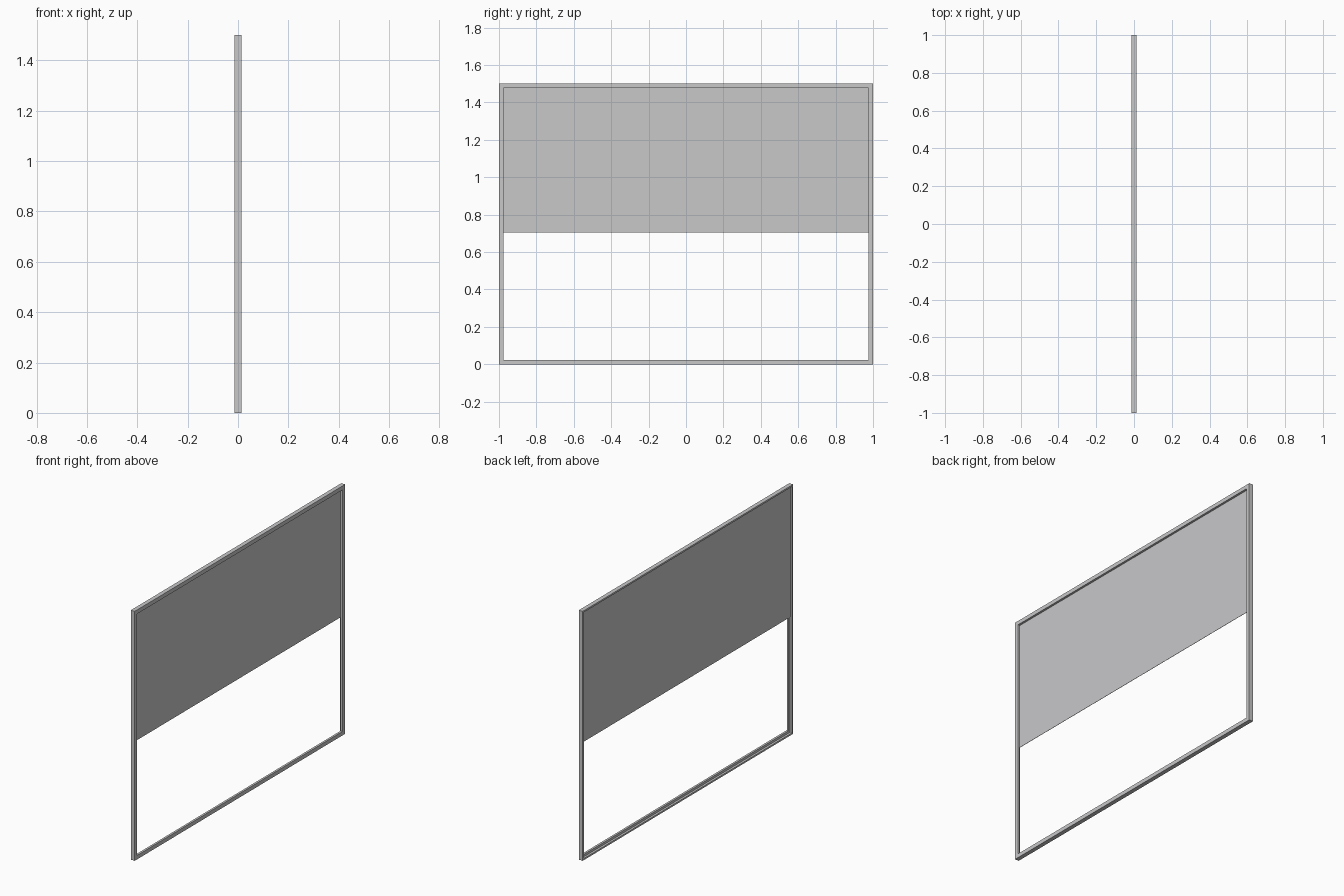
import bpy
import bmesh

cube = bpy.data.objects.get("Cube")
if cube:
    bpy.data.objects.remove(cube, do_unlink=True)

HALF_LENGTH, HEIGHT, HALF_DEPTH = 1.0, 1.5, 0.013
LIP, LEDGE = 0.024, 0.010

grey = bpy.data.materials.new("light grey")
grey.use_nodes = True
colour = (0.58, 0.58, 0.59, 1)
grey.diffuse_color = colour
grey.node_tree.nodes["Principled BSDF"].inputs["Base Color"].default_value = colour


def add_object(name, bm):
    bmesh.ops.recalc_face_normals(bm, faces=bm.faces)
    mesh = bpy.data.meshes.new(name)
    bm.to_mesh(mesh)
    bm.free()
    mesh.materials.append(grey)
    obj = bpy.data.objects.new(name, mesh)
    bpy.context.collection.objects.link(obj)
    return obj


# Mitred frame: a stepped section (inset, x) swept round the rectangle
section = [(0, -HALF_DEPTH), (0, HALF_DEPTH), (LIP, HALF_DEPTH),
           (LIP, 0), (LEDGE, 0), (LEDGE, -HALF_DEPTH)]
bm = bmesh.new()
corners = []
for side, top in ((-1, 0), (1, 0), (1, 1), (-1, 1)):
    corners.append([bm.verts.new((x, side * (HALF_LENGTH - inset),
                                  HEIGHT - inset if top else inset))
                    for inset, x in section])
for c in range(4):
    here, there = corners[c], corners[(c + 1) % 4]
    for i in range(len(section)):
        j = (i + 1) % len(section)
        bm.faces.new((here[i], here[j], there[j], there[i]))
add_object("frame", bm)

# Thin sheet seated in the rebate, covering the upper half
bottom, top = 0.705, HEIGHT - 0.014
bm = bmesh.new()
bmesh.ops.create_cube(bm, size=1)
bmesh.ops.scale(bm, vec=(0.002, 2 * (HALF_LENGTH - 0.014), top - bottom), verts=bm.verts)
bmesh.ops.translate(bm, vec=(-0.003, 0, (top + bottom) / 2), verts=bm.verts)
add_object("upper_panel", bm)
